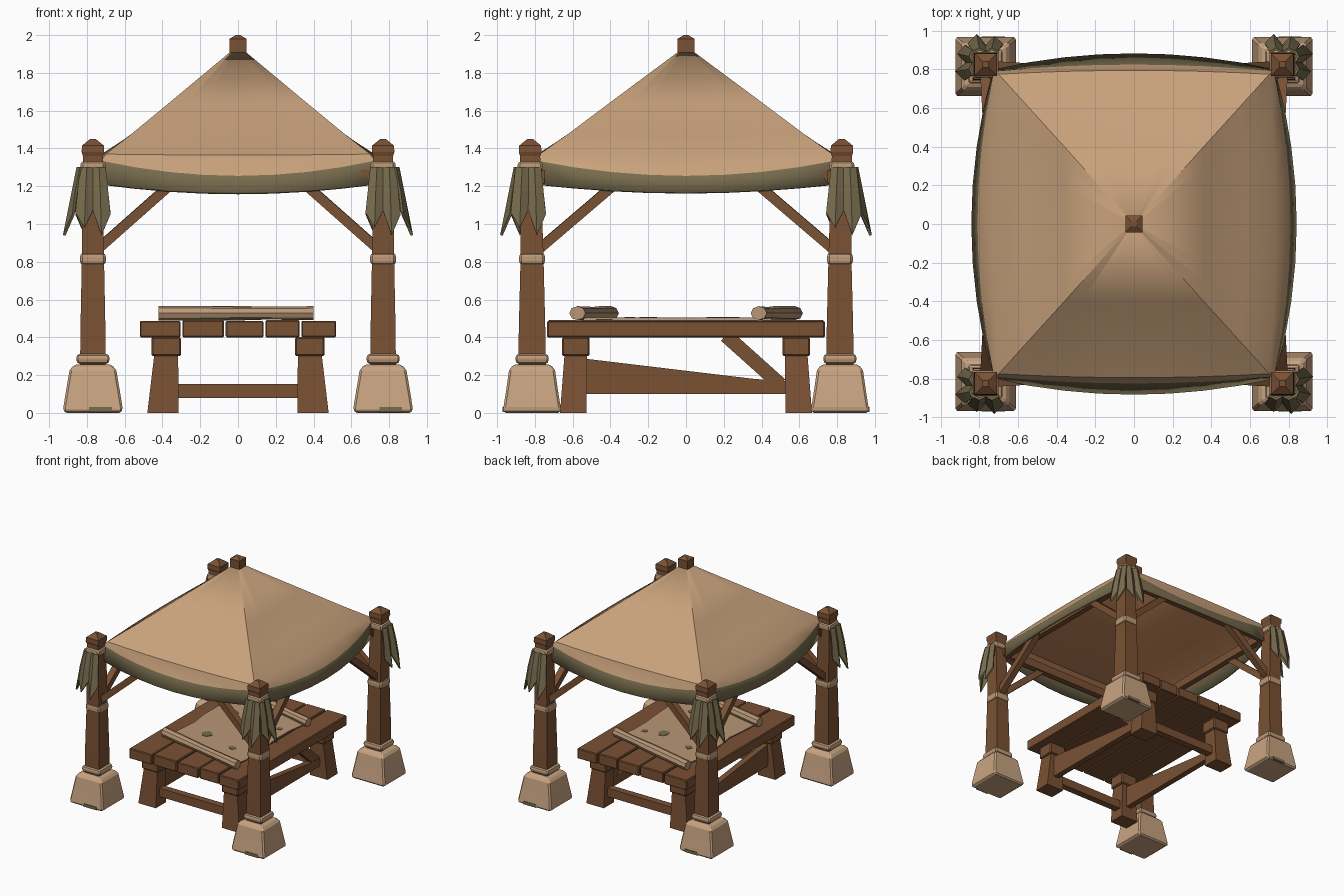
import bpy, bmesh, math, random
from mathutils import Vector

if "Cube" in bpy.data.objects:
    bpy.data.objects.remove(bpy.data.objects["Cube"])
random.seed(4)

def mat(name, r, g, b):
    m = bpy.data.materials.new(name)
    m.diffuse_color = (r, g, b, 1)
    m.use_nodes = True
    m.node_tree.nodes["Principled BSDF"].inputs["Base Color"].default_value = m.diffuse_color
    return m

WOOD = mat("brown wood", 0.195, 0.083, 0.034)
CANVAS = mat("tan canvas", 0.58, 0.36, 0.20)
OLIVE = mat("olive cloth", 0.185, 0.15, 0.075)
LINING = mat("canvas lining", 0.26, 0.115, 0.048)
STONE = mat("sand stone", 0.58, 0.37, 0.22)
ROPE = mat("rope binding", 0.52, 0.33, 0.19)
PAPER = mat("parchment", 0.48, 0.31, 0.18)

def make(name, verts, faces, *mats):
    me = bpy.data.meshes.new(name)
    me.from_pydata([tuple(v) for v in verts], [], faces)
    for m in mats:
        me.materials.append(m)
    bm = bmesh.new()
    bm.from_mesh(me)
    bmesh.ops.recalc_face_normals(bm, faces=bm.faces)
    bm.to_mesh(me)
    bm.free()
    ob = bpy.data.objects.new(name, me)
    bpy.context.collection.objects.link(ob)
    return ob

def bevel(ob, w, seg=1):
    b = ob.modifiers.new("bevel", 'BEVEL')
    b.width, b.segments = w, seg
    return ob

def skin(name, rings, m):
    """Join rings of points into a closed solid."""
    n = len(rings[0])
    verts = [p for r in rings for p in r]
    faces = [(k*n+i, k*n+(i+1) % n, (k+1)*n+(i+1) % n, (k+1)*n+i)
             for k in range(len(rings)-1) for i in range(n)]
    faces += [tuple(range(n))[::-1], tuple(range(len(verts)-n, len(verts)))]
    return make(name, verts, faces, m)

def loft(name, levels, m):
    """Stack of rectangles (cx, cy, half x, half y, z)."""
    return skin(name, [[(cx+a*hx, cy+b*hy, z) for a, b in ((-1, -1), (1, -1), (1, 1), (-1, 1))]
                       for cx, cy, hx, hy, z in levels], m)

def box(name, x0, x1, y0, y1, z0, z1, m):
    c = ((x0+x1)/2, (y0+y1)/2, (x1-x0)/2, (y1-y0)/2)
    return loft(name, [(*c, z0), (*c, z1)], m)

def beam(name, p, q, w, h, m):
    p, q = Vector(p), Vector(q)
    d = (q-p).normalized()
    s = d.cross(Vector((0, 0, 1))).normalized()
    u = s.cross(d)
    return skin(name, [[e + s*a*w/2 + u*b*h/2 for a, b in ((-1, -1), (1, -1), (1, 1), (-1, 1))]
                       for e in (p, q)], m)

def tail(name, cx, cy, out, m):
    """Ragged pleated cloth strip hanging on one side of a post."""
    o = Vector((*out, 0))
    s = Vector((-o.y, o.x, 0))
    ends = [1.06, 0.98, 1.07, 0.94, 1.05]
    verts = []
    for i, e in enumerate(ends):
        f = (i-2)/2
        pleat = 0.018*(i % 2)
        for z, wide, off in ((1.30, 0.065, 0.062), (1.17, 0.078, 0.088), (e, 0.09, 0.095+0.28*(1.08-e))):
            verts.append(Vector((cx, cy, z)) + s*f*wide + o*(off+pleat))
    faces = [(i*3+k, i*3+k+1, i*3+k+4, i*3+k+3) for i in range(4) for k in range(2)]
    ob = make(name, verts, faces, m)
    sol = ob.modifiers.new("thick", 'SOLIDIFY')
    sol.thickness, sol.offset = 0.014, 0

# Corner posts with stone feet, bindings, cloth tails and moss
for sx in (-1, 1):
    for sy in (-1, 1):
        tag = ("left" if sx < 0 else "right") + ("_front" if sy < 0 else "_back")
        X, Y = 0.768*sx, 0.815*sy
        bevel(loft("stone_foot_"+tag, [(X, Y, .15, .15, 0), (X, Y, .158, .153, .02), (X, Y, .142, .137, .12),
              (X, Y, .124, .122, .225), (X, Y, .10, .10, .255)], STONE), 0.015)
        box("moss_"+tag, X-.02, X+.10, Y+sy*.15-.006, Y+sy*.15+.006, 0.004, 0.03, OLIVE)
        T = 0.825*sy
        loft("post_"+tag, [(X, Y, .068, .073, .24), (X, Y, .066, .07, .45), (X, Y, .058, .06, .85), (X, T, .053, .053, 1.36),
             (X, T, .06, .06, 1.38), (X, T, .058, .058, 1.415), (X, T, .015, .015, 1.45)], WOOD)
        for n, z0, z1, h in (("low", .26, .312, .088), ("mid", .78, .85, .068), ("top", 1.27, 1.335, .066)):
            zm = (z0+z1)/2
            y = Y if n != "top" else T
            bevel(loft(f"binding_{n}_{tag}", [(X, y, h*.9, h*.9, z0), (X, y, h, h, zm-.012),
                  (X, y, h, h, zm+.012), (X, y, h*.9, h*.9, z1)], ROPE), 0.012)
        tail("cloth_tail_side_"+tag, X, T+sy*.01, (sx, 0), OLIVE)
        tail("cloth_tail_end_"+tag, X, T, (0, sy), OLIVE)
        # Diagonal braces up to the head beams
        beam("brace_across_"+tag, (X-sx*.04, Y, .88), (sx*.31, Y*.97, 1.25), .055, .052, WOOD)
        beam("brace_along_"+tag, (X, Y-sy*.04, .87), (X*.97, sy*.33, 1.25), .055, .052, WOOD)

# Head beams hidden behind the canopy skirt
for s in (-1, 1):
    beam(f"head_beam_across_{s}", (-.75, s*.775, 1.25), (.75, s*.775, 1.25), .05, .07, WOOD)
    beam(f"head_beam_along_{s}", (s*.715, -.8, 1.25), (s*.715, .8, 1.25), .05, .07, WOOD)

# Canopy: rings of (half x, half y, bulge x, bulge y, corner z, mid-side drop)
rows = [(.03, .03, 0, 0, 1.92, 0), (.36, .40, 0, 0, 1.645, .005), (.56, .62, .01, .01, 1.48, .01),
        (.70, .775, .03, .02, 1.37, .005), (.725, .79, .085, .035, 1.335, .08), (.73, .80, .112, .083, 1.21, .043)]
corners = [(-1, -1), (1, -1), (1, 1), (-1, 1)]
N = 8
verts = []
for hx, hy, bx, by, z, drop in rows:
    for c in range(4):
        a, b = Vector(corners[c]), Vector(corners[(c+1) % 4])
        for i in range(N):
            p = a.lerp(b, i/N)
            k = 1-(2*i/N-1)**2
            mid = (a+b)/2
            verts.append((p.x*hx+mid.x*bx*k, p.y*hy+mid.y*by*k, z-drop*k))
R = 4*N
faces = [(r*R+i, (r+1)*R+i, (r+1)*R+(i+1) % R, r*R+(i+1) % R) for r in range(len(rows)-1) for i in range(R)]
canopy = make("canopy", verts, faces, CANVAS, OLIVE, LINING, OLIVE)
for i, p in enumerate(canopy.data.polygons):
    p.material_index = 1 if i >= R*(len(rows)-2) else 0
canopy.data.shade_smooth()
canopy.data.set_sharp_from_angle(angle=math.radians(25))
sol = canopy.modifiers.new("thick", 'SOLIDIFY')
sol.thickness, sol.offset, sol.material_offset = 0.018, -1, 2

# Peak finial
loft("peak_finial", [(0, 0, .04, .04, 1.86), (0, 0, .045, .045, 1.91), (0, 0, .045, .045, 1.98), (0, 0, .012, .012, 2.0)], WOOD)

# Table top planks
edges = [-.525, -.30, -.07, .14, .33, .525]
for i in range(5):
    e = 0.0 if i in (0, 4) else random.uniform(0, .02)
    bevel(box(f"table_plank_{i}", edges[i]+.005, edges[i+1]-.005, -.735+e, .735-e, .40, .487+.004*(i % 2), WOOD), 0.006)

# Table legs, rails and side braces
for sx in (-1, 1):
    for sy in (-1, 1):
        x, y = sx*.38, sy*.583
        loft(f"table_leg_{sx}_{sy}", [(sx*.397, sy*.597, .083, .07, 0), (x, y, .063, .06, .31)], WOOD)
        bevel(box(f"leg_cap_{sx}_{sy}", x-.078, x+.078, y-.073, y+.073, .30, .402, WOOD), 0.008)
    side = [(-.56, .10), (.56, .10), (.56, .165), (.36, .18), (-.56, .29)]
    skin(f"side_rail_{sx}", [[(sx*.385+d, y, z) for y, z in side] for d in (-.025, .025)], WOOD)
    beam(f"side_brace_{sx}", (sx*.385, .21, .41), (sx*.385, .50, .15), .045, .075, WOOD)
for sy in (-1, 1):
    box(f"end_rail_{sy}", -.36, .36, sy*.585-.03, sy*.585+.03, .08, .152, WOOD)

# Unrolled parchment with a roll at each end, lying askew on the table
N2 = 6
top, low = [], []
for i in range(N2+1):
    f = i/N2
    y = -.40+.96*f
    top.append((-.37+random.uniform(-.02, .02), y, .499))
    low.append((.35+random.uniform(-.02, .02), y-.18, .499))
sheet = make("parchment_sheet", top+low, [(i, i+1, N2+2+i, N2+1+i) for i in range(N2)], PAPER)
sol = sheet.modifiers.new("thick", 'SOLIDIFY')
sol.thickness, sol.offset = 0.01, 0
for name, y0, y1 in (("front", -.40, -.575), ("back", .575, .385)):
    rings = []
    for k in range(5):
        f = k/4
        r = .036+random.uniform(-.004, .004)
        rings.append([(-.42+.82*f, y0+(y1-y0)*f+1.15*r*math.cos(t*math.pi/4), .528+r*math.sin(t*math.pi/4)) for t in range(8)])
    skin("parchment_roll_"+name, rings, PAPER)

# Stains on the parchment
for i, (x, y, r) in enumerate(((-.15, -.2, .05), (.15, -.3, .04), (.1, .15, .06), (-.2, .25, .04), (.25, .2, .03))):
    ring = [(x+r*random.uniform(.6, 1.1)*math.cos(t*math.pi/3), y+r*random.uniform(.6, 1.1)*math.sin(t*math.pi/3)) for t in range(6)]
    skin(f"parchment_stain_{i}", [[(a, b, z) for a, b in ring] for z in (.502, .507)], OLIVE)
